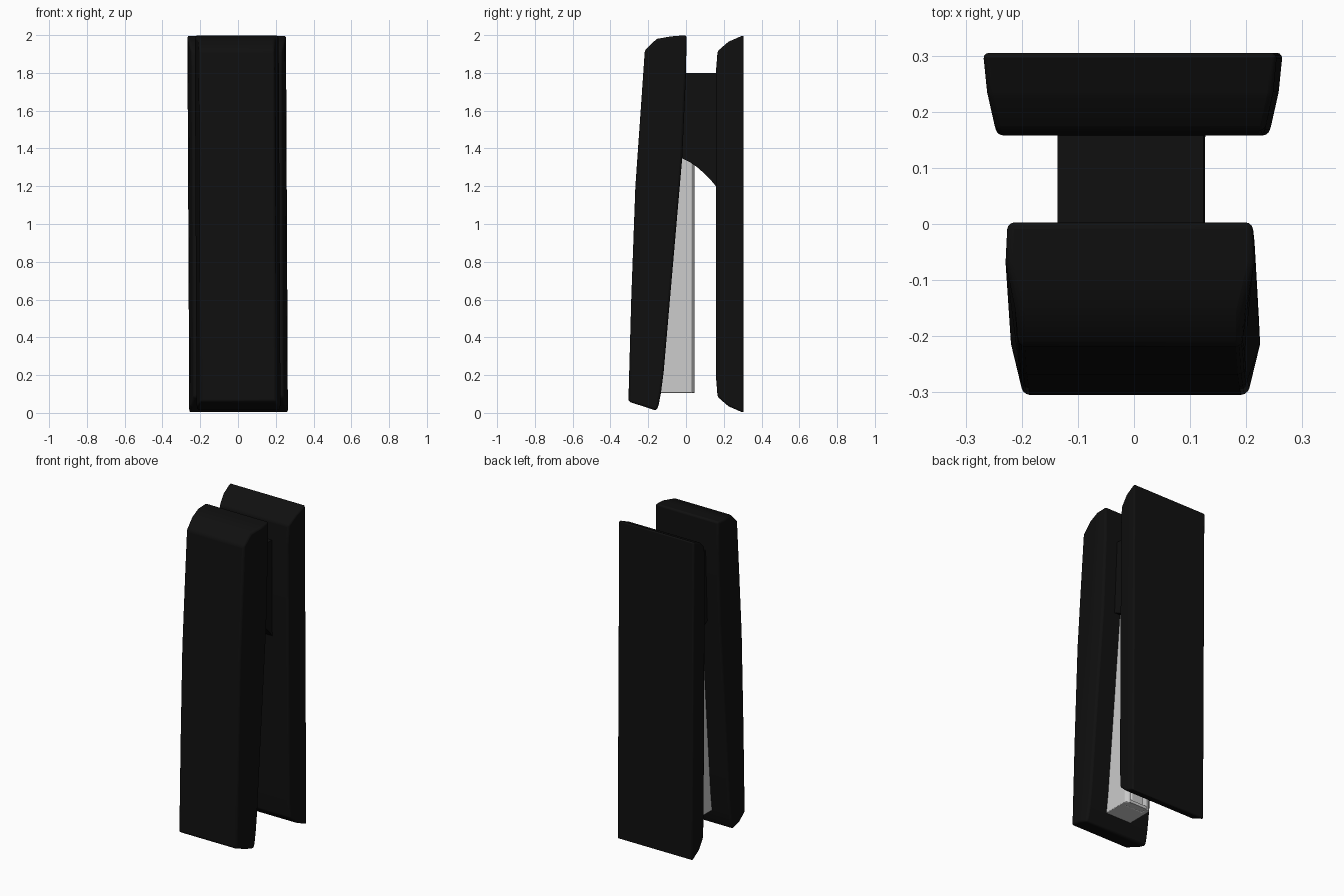
import bpy, bmesh
from mathutils import Vector

if "Cube" in bpy.data.objects:
    bpy.data.objects.remove(bpy.data.objects["Cube"])

black = bpy.data.materials.new("black_plastic")
black.diffuse_color = (0.005, 0.005, 0.005, 1)
black.use_nodes = True
black.node_tree.nodes["Principled BSDF"].inputs["Base Color"].default_value = black.diffuse_color


def lean(x, z):
    # the whole model leans very slightly sideways
    return x - 0.005 * (z - 1) - 0.002


def lerp(t, stops):
    for (a, va), (b, vb) in zip(stops, stops[1:]):
        if t <= b:
            return va + (vb - va) * max(0, (t - a) / (b - a))
    return stops[-1][1]


def slab(name, profile, width, mat=None, cuts=(), bevel=0.0, segs=3):
    """Extrude a (y, z) side profile to both sides; width(y, z) gives the half width."""
    bm = bmesh.new()
    face = bm.faces.new([bm.verts.new((-1, y, z)) for y, z in profile])
    ext = bmesh.ops.extrude_face_region(bm, geom=[face])
    for v in ext["geom"]:
        if isinstance(v, bmesh.types.BMVert):
            v.co.x = 1
    for co, no in cuts:
        bmesh.ops.bisect_plane(bm, geom=bm.verts[:] + bm.edges[:] + bm.faces[:],
                               plane_co=co, plane_no=no)
    for v in bm.verts:
        v.co.x = lean(v.co.x * width(v.co.y, v.co.z), v.co.z)
    bmesh.ops.recalc_face_normals(bm, faces=bm.faces[:])
    return finish(name, bm, mat, bevel, segs)


def finish(name, bm, mat, bevel, segs=3):
    mesh = bpy.data.meshes.new(name)
    bm.to_mesh(mesh)
    bm.free()
    ob = bpy.data.objects.new(name, mesh)
    bpy.context.collection.objects.link(ob)
    if mat:
        mesh.materials.append(mat)
    if bevel:
        m = ob.modifiers.new("bevel", "BEVEL")
        m.width, m.segments, m.limit_method, m.angle_limit = bevel, segs, "ANGLE", 0.6
    bpy.context.view_layer.objects.active = ob
    ob.select_set(True)
    bpy.ops.object.shade_smooth_by_angle(angle=0.6)
    ob.select_set(False)
    return ob


# base: chamfered at both ends, wider toward its flat back
base_profile = [(0.305, 0.0), (0.225, 0.035), (0.167, 0.085), (0.158, 0.2),
                (0.158, 1.8), (0.167, 1.915), (0.225, 1.965), (0.305, 2.0)]
slab("base", base_profile,
     lambda y, z: lerp(y, [(0.158, 0.238), (0.235, 0.255), (0.305, 0.262)]),
     black, [(Vector((0, 0.235, 0)), Vector((0, 1, 0)))], 0.01)

# handle: leaning arm that narrows toward its front
handle_profile = [(-0.305, 0.06), (-0.157, 0.012), (-0.145, 0.04), (-0.132, 0.11),
                  (-0.118, 0.22), (-0.02, 1.35), (0.0, 1.8), (0.003, 2.0),
                  (-0.08, 1.993), (-0.155, 1.98), (-0.218, 1.92), (-0.24, 1.6),
                  (-0.268, 1.2), (-0.29, 0.6)]


def handle_width(y, z):
    depth = -0.137 + 0.075 * z - y
    return lerp(depth, [(0.0, 0.218), (0.08, 0.222), (0.17, 0.2)])


slab("handle", handle_profile, handle_width, black,
     [(Vector((0, -0.217, 0)), Vector((0, 1, -0.075)))], 0.012)

# hinge bracket joining handle and base, with a curved lower edge
slab("hinge_bracket", [(-0.06, 1.37), (-0.02, 1.348), (0.02, 1.328), (0.06, 1.3),
                       (0.1, 1.265), (0.13, 1.234), (0.165, 1.192), (0.19, 1.18),
                       (0.19, 1.8), (-0.06, 1.8)],
     lambda y, z: 0.13, black)

# staple magazine: channel section open toward the base
half = [(0.0, 0.0), (0.058, 0.0), (0.058, 0.045), (0.07, 0.045), (0.09, 0.03), (0.09, -0.145)]
section = half[1:] + [(-x, y) for x, y in reversed(half[1:])]
bm = bmesh.new()
face = bm.faces.new([bm.verts.new((x, y, 0.105)) for x, y in section])
ext = bmesh.ops.extrude_face_region(bm, geom=[face])
for v in ext["geom"]:
    if isinstance(v, bmesh.types.BMVert):
        v.co.z = 1.6
for v in bm.verts:
    v.co.x = lean(v.co.x, v.co.z)
bmesh.ops.recalc_face_normals(bm, faces=bm.faces[:])
finish("magazine_channel", bm, None, 0.004, 2)

# staple rail inside the channel and the front stop plate
slab("staple_rail", [(-0.02, 0.12), (0.032, 0.12), (0.032, 1.6), (-0.02, 1.6)],
     lambda y, z: 0.042, None, (), 0.006)
slab("front_stop", [(-0.02, 0.107), (0.043, 0.107), (0.043, 0.125), (-0.02, 0.125)],
     lambda y, z: 0.06)
